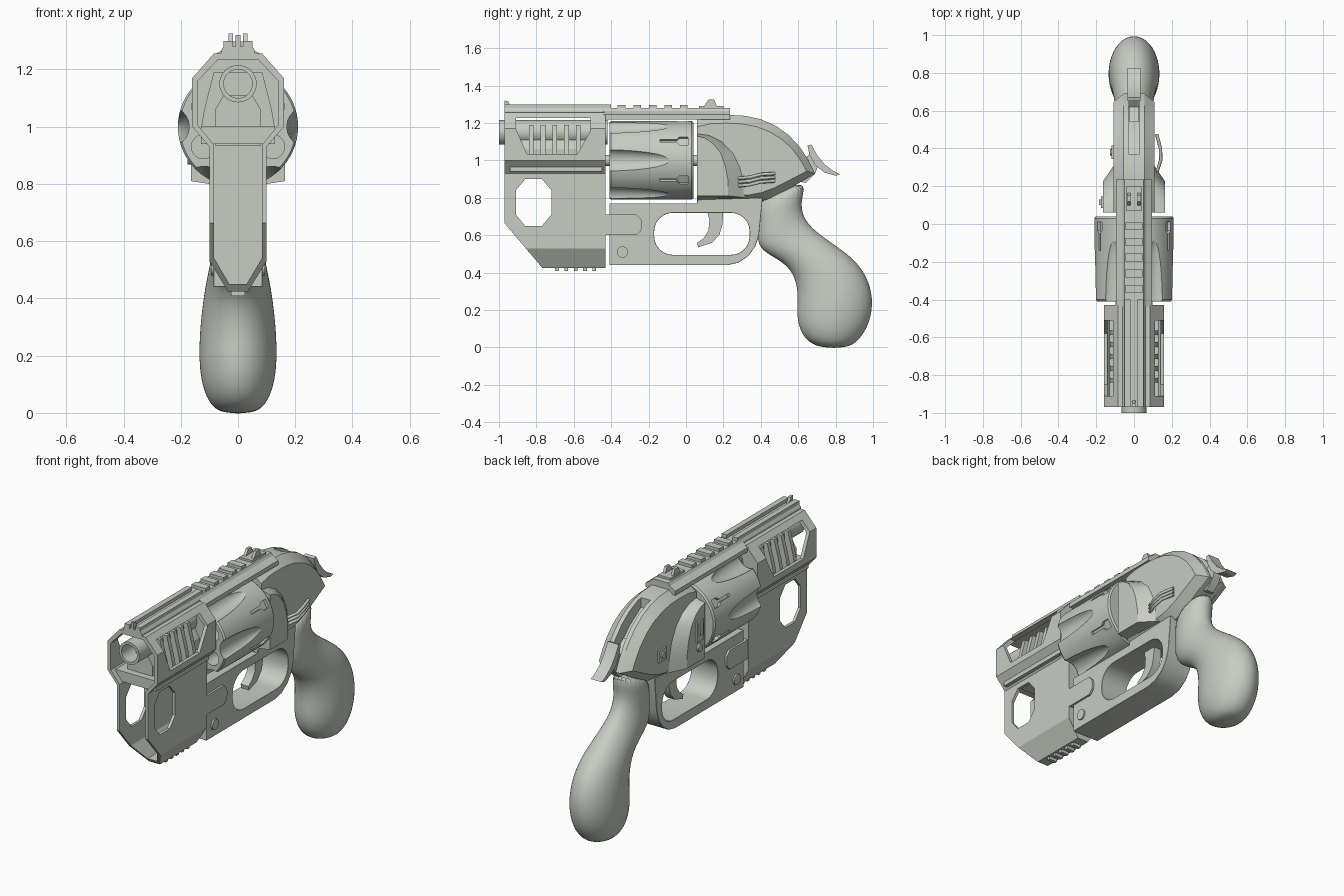
import bpy, bmesh, math
from mathutils import Matrix, Vector

grey = bpy.data.materials.new("light_grey")
grey.diffuse_color = (0.58, 0.60, 0.55, 1)


def loft(name, rings):
    """Skin a list of equal-length 3D rings and cap both ends."""
    bm = bmesh.new()
    vs = [[bm.verts.new(p) for p in r] for r in rings]
    n = len(rings[0])
    for a, b in zip(vs, vs[1:]):
        for i in range(n):
            bm.faces.new((a[i], a[(i + 1) % n], b[(i + 1) % n], b[i]))
    bm.faces.new(vs[0])
    bm.faces.new(vs[-1])
    bmesh.ops.recalc_face_normals(bm, faces=bm.faces)
    me = bpy.data.meshes.new(name)
    bm.to_mesh(me)
    bm.free()
    me.materials.append(grey)
    ob = bpy.data.objects.new(name, me)
    bpy.context.collection.objects.link(ob)
    return ob


def side(name, pts, x0, x1):
    """Side profile (y, z) pushed along x."""
    return loft(name, [[(x, y, z) for y, z in pts] for x in (x0, x1)])


def front(name, half, y0, y1):
    """Right half of a front profile (x, z), mirrored, pushed along y."""
    pts = half + [(-x, z) for x, z in reversed(half)]
    return loft(name, [[(x, y, z) for x, z in pts] for y in (y0, y1)])


def box(name, x0, x1, y0, y1, z0, z1):
    return side(name, [(y0, z0), (y1, z0), (y1, z1), (y0, z1)], x0, x1)


def circle(r, cx, cz, n=32):
    return [(cx + r * math.cos(math.tau * i / n), cz + r * math.sin(math.tau * i / n)) for i in range(n)]


def rod(name, r, x, z, y0, y1, n=32):
    return loft(name, [[(a, y, b) for a, b in circle(r, x, z, n)] for y in (y0, y1)])


def active(ob):
    bpy.ops.object.select_all(action='DESELECT')
    ob.select_set(True)
    bpy.context.view_layer.objects.active = ob


def apply(ob, kind, **kw):
    m = ob.modifiers.new("m", kind)
    for k, v in kw.items():
        setattr(m, k, v)
    active(ob)
    bpy.ops.object.modifier_apply(modifier=m.name)


def cut(ob, *cutters):
    for c in cutters:
        apply(ob, 'BOOLEAN', operation='DIFFERENCE', solver='EXACT', object=c)
        bpy.data.objects.remove(c)


def rounded(y0, y1, z0, z1, r, n=6):
    out = []
    for k, (cy, cz) in enumerate([(y1 - r, z1 - r), (y0 + r, z1 - r), (y0 + r, z0 + r), (y1 - r, z0 + r)]):
        for i in range(n + 1):
            a = math.pi / 2 * (k + i / n)
            out.append((cy + r * math.cos(a), cz + r * math.sin(a)))
    return out


# Hollow barrel shroud with side windows
shroud = front("barrel_shroud", [(0.035, 0.425), (0.10, 0.53), (0.10, 0.93), (0.16, 1.0),
                                 (0.16, 1.17), (0.085, 1.255)], -0.97, -0.43)
cut(shroud,
    front("c", [(0.03, 0.45), (0.083, 0.54), (0.083, 0.935), (0.14, 1.005),
                (0.14, 1.16), (0.07, 1.235)], -1.2, -0.47),
    side("c", [(-1.1, 0.3), (-0.66, 0.3), (-0.768, 0.425), (-0.975, 0.67), (-1.1, 0.67)], -0.5, 0.5),
    side("c", [(-0.86, 0.65), (-0.77, 0.65), (-0.72, 0.71), (-0.72, 0.84),
               (-0.77, 0.90), (-0.86, 0.90), (-0.91, 0.84), (-0.91, 0.71)], -0.5, 0.5),
    side("c", [(-0.85, 1.035), (-0.58, 1.035), (-0.51, 1.16), (-0.51, 1.226),
               (-0.91, 1.226), (-0.91, 1.17)], -0.5, 0.5))
for i in range(5):
    y = -0.70 + i * 0.05
    box("shroud_foot", -0.025, 0.025, y, y + 0.02, 0.408, 0.44)

# Barrel, its carrier and the cooling ribs
barrel = rod("barrel", 0.065, 0, 1.15, -1.0, -0.42)
cut(barrel, rod("c", 0.05, 0, 1.15, -1.1, -0.6))
front("barrel_carrier", [(0.08, 0.935), (0.08, 1.06), (0.05, 1.11)], -0.90, -0.45)
box("shroud_floor", -0.13, 0.13, -0.94, -0.45, 0.94, 1.0)
for i in range(5):
    y = -0.84 + i * 0.063
    front("cooling_rib", [(0.128, 1.0), (0.118, 1.06), (0.085, 1.19)], y, y + 0.025)

# Top strap, sight rail and sights
front("top_strap", [(0.095, 1.22), (0.095, 1.245), (0.06, 1.265)], -0.44, 0.235)
front("rail_base", [(0.06, 1.24), (0.06, 1.265), (0.05, 1.28)], -0.97, 0.235)
for s in (-1, 1):
    box("rail_strip", s * 0.018, s * 0.05, -0.97, -0.40, 1.275, 1.30)
    side("rear_sight", [(0.09, 1.28), (0.12, 1.325), (0.15, 1.325), (0.17, 1.28)], s * 0.018, s * 0.034)
for i in range(5):
    y = -0.365 + i * 0.083
    box("rail_tooth", -0.045, 0.045, y, y + 0.042, 1.275, 1.297)
box("rear_sight_base", -0.04, 0.04, 0.07, 0.20, 1.275, 1.292)
side("front_sight", [(-0.97, 1.27), (-0.97, 1.32), (-0.95, 1.315), (-0.93, 1.27)], -0.008, 0.008)

# Fluted cylinder with chambers and stop notches
drum = loft("cylinder", [[(x, y, z) for x, z in circle(r, 0, 1.0, 60)]
                         for y, r in ((-0.41, 0.203), (-0.40, 0.21), (0.03, 0.21), (0.04, 0.203))])


def turned(ob, deg):
    ob.data.transform(Matrix.Translation((0, 0, 1)) @ Matrix.Rotation(math.radians(deg), 4, 'Y'))
    return ob


for k in range(6):
    flute = loft("c", [[(0.228 + 0.058 * c * x, -0.44 + 0.37 * s, 0.065 * c * z) for x, z in circle(1, 0, 0, 20)]
                       for s, c in ((math.sin(a), math.cos(a)) for a in (t * math.pi / 18 for t in range(-8, 9)))])
    outline = [(-0.14, -0.008), (-0.05, -0.008), (-0.035, -0.024), (0.01, -0.024)]
    notch = side("c", outline + [(y, -z) for y, z in reversed(outline)], 0.192, 0.25)
    chamber = rod("c", 0.042, 0.14, 0, -0.5, -0.25, 20)
    cut(drum, turned(flute, 60 * k), turned(notch, 60 * k + 30), turned(chamber, 60 * k + 30))
rod("cylinder_axle", 0.03, 0, 1.0, -0.45, 0.10)

# Rear frame with chamfered flanks and a hammer slot
outline = [(0.06, 0.765), (0.06, 1.22), (0.14, 1.24), (0.23, 1.243), (0.32, 1.238), (0.40, 1.22),
           (0.48, 1.185), (0.55, 1.135), (0.61, 1.07), (0.655, 1.0), (0.69, 0.93), (0.58, 0.865),
           (0.50, 0.82), (0.43, 0.79), (0.36, 0.775)]
inner = [(0.06 + (y - 0.06) * 0.93, 1.0 + (z - 1.0) * 0.82) for y, z in outline]
frame = loft("rear_frame", [[(x, y, z) for y, z in pts] for x, pts in
                            ((-0.108, inner), (-0.055, outline), (0.055, outline), (0.108, inner))])
cut(frame, side("c", [(0.37, 1.4), (0.37, 1.17), (0.48, 1.10), (0.56, 1.02), (0.62, 0.92),
                      (0.9, 0.92), (0.9, 1.4)], -0.03, 0.03))

# Recoil shield behind the cylinder
big = [(0.06, 0.80), (0.06, 1.145), (0.13, 1.135), (0.20, 1.10), (0.26, 1.04), (0.30, 0.96), (0.32, 0.88), (0.32, 0.80)]
small = [(0.06, 0.81), (0.06, 1.13), (0.10, 1.12), (0.145, 1.09), (0.185, 1.04), (0.21, 0.97), (0.225, 0.89), (0.225, 0.81)]
loft("recoil_shield", [[(x, y, z) for y, z in pts] for x, pts in
                       ((-0.165, small), (-0.10, big), (0.10, big), (0.165, small))])

# Lower frame with trigger guard opening
guard = side("trigger_guard_frame", [(-0.41, 0.44), (0.22, 0.44), (0.28, 0.453), (0.335, 0.49), (0.37, 0.54),
                                     (0.39, 0.60), (0.41, 0.80), (0.06, 0.80), (0.06, 0.77), (-0.41, 0.77)],
             -0.085, 0.085)
cut(guard, side("c", rounded(-0.17, 0.34, 0.495, 0.72, 0.10), -0.5, 0.5))
apply(guard, 'BEVEL', width=0.008, segments=1, limit_method='ANGLE', angle_limit=math.radians(50))
side("frame_tab", [(-0.45, 0.60), (-0.265, 0.60), (-0.24, 0.625), (-0.235, 0.655), (-0.24, 0.685),
                   (-0.265, 0.71), (-0.45, 0.71)], -0.097, 0.097)
side("frame_pin", circle(0.03, -0.34, 0.51, 20), -0.094, 0.094)

# Trigger and hammer
side("trigger", [(0.11, 0.74), (0.20, 0.74), (0.195, 0.66), (0.18, 0.605), (0.14, 0.56), (0.065, 0.535),
                 (0.06, 0.56), (0.095, 0.585), (0.12, 0.625), (0.125, 0.68)], -0.025, 0.025)
side("hammer_body", [(0.54, 1.06), (0.62, 1.0), (0.67, 1.04), (0.71, 0.98), (0.69, 0.93), (0.64, 0.88), (0.54, 0.9)],
     -0.024, 0.024)
side("hammer_spur", [(0.65, 1.08), (0.67, 1.085), (0.70, 1.03), (0.74, 0.98), (0.785, 0.945), (0.825, 0.925),
                     (0.80, 0.918), (0.74, 0.935), (0.69, 0.975), (0.66, 1.03)], -0.035, 0.035)

# Bulbous grip: front point, back point, half width
rings = []
for f, b, w in [((0.37, 0.80), (0.66, 0.91), 0.085), ((0.39, 0.66), (0.605, 0.77), 0.083),
                ((0.37, 0.53), (0.64, 0.66), 0.086), ((0.50, 0.47), (0.77, 0.565), 0.098),
                ((0.575, 0.40), (0.91, 0.47), 0.117), ((0.60, 0.29), (0.985, 0.35), 0.132),
                ((0.59, 0.19), (1.003, 0.23), 0.138), ((0.60, 0.11), (0.98, 0.12), 0.132),
                ((0.64, 0.035), (0.925, 0.035), 0.105), ((0.72, -0.003), (0.86, -0.003), 0.06)]:
    f, b = Vector((0, *f)), Vector((0, *b))
    mid, arm = (f + b) / 2, (b - f) / 2
    rings.append([mid + arm * z + Vector((w * x, 0, 0)) for x, z in circle(1, 0, 0, 24)])
grip = loft("grip", rings)
apply(grip, 'SUBSURF', levels=2)

# Three bent wires on the right flank
for i in (-1, 0, 1):
    cu = bpy.data.curves.new("side_wire", 'CURVE')
    cu.dimensions, cu.bevel_depth, cu.bevel_resolution, cu.use_fill_caps = '3D', 0.009, 2, True
    sp = cu.splines.new('POLY')
    path = [(0.09, 0.275, 0.885), (0.125, 0.285, 0.885), (0.142, 0.34, 0.89), (0.14, 0.40, 0.905), (0.12, 0.475, 0.91)]
    sp.points.add(len(path) - 1)
    for p, (x, y, z) in zip(sp.points, path):
        p.co = (x, y, z + i * 0.02, 1)
    cu.materials.append(grey)
    bpy.context.collection.objects.link(bpy.data.objects.new("side_wire", cu))

# Latch and button plate on the left flank
box("latch_plate", -0.174, -0.16, 0.085, 0.145, 0.93, 1.05)
box("latch_slider", -0.184, -0.16, 0.10, 0.13, 0.97, 1.03)
side("latch_button", circle(0.022, 0.115, 0.89, 16), -0.176, -0.16)
box("button_plate", -0.118, -0.10, 0.345, 0.415, 0.90, 0.97)
side("plate_button", circle(0.018, 0.38, 0.935, 16), -0.126, -0.10)

# Smooth shading that keeps hard edges
for ob in list(bpy.context.scene.objects):
    if ob.type == 'MESH':
        active(ob)
        bpy.ops.object.shade_smooth_by_angle(angle=math.radians(28))
